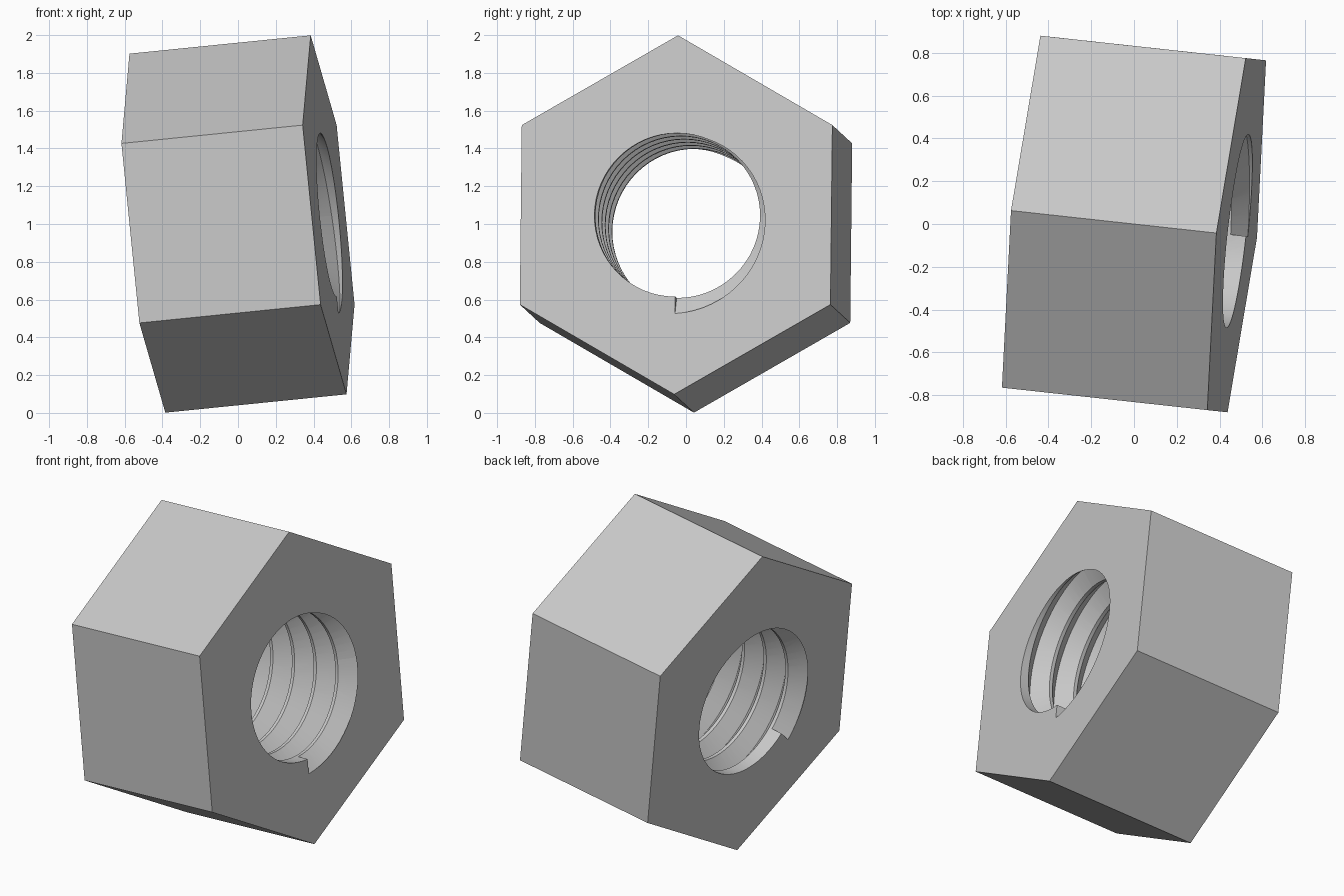
import bpy, bmesh
from math import sin, cos, pi, tau
from mathutils import Matrix, Vector

cube = bpy.data.objects.get("Cube")
if cube:
    bpy.data.objects.remove(cube, do_unlink=True)

HEIGHT, HEX_R = 0.97, 0.955
BORE_R, ROOT_R, HALF_W = 0.435, 0.525, 0.072
TURNS, STEPS = 5.875, 64
PITCH = HEIGHT / TURNS

steel = bpy.data.materials.new("grey_steel")
steel.use_nodes = True
colour = (0.58, 0.58, 0.58, 1)
steel.diffuse_color = colour
steel.node_tree.nodes["Principled BSDF"].inputs["Base Color"].default_value = colour


def make_object(name, bm):
    bmesh.ops.recalc_face_normals(bm, faces=bm.faces)
    mesh = bpy.data.meshes.new(name)
    bm.to_mesh(mesh)
    bm.free()
    mesh.materials.append(steel)
    obj = bpy.data.objects.new(name, mesh)
    bpy.context.collection.objects.link(obj)
    return obj


def loft(name, rings):
    """Solid skinned through a list of closed rings."""
    bm = bmesh.new()
    rows = [[bm.verts.new(p) for p in ring] for ring in rings]
    n = len(rows[0])
    for a, b in zip(rows, rows[1:]):
        for i in range(n):
            j = (i + 1) % n
            bm.faces.new((a[i], a[j], b[j], b[i]))
    bm.faces.new(rows[0])
    bm.faces.new(rows[-1])
    return make_object(name, bm)


def ring(radius, z, n):
    return [(radius * sin(tau * i / n), -radius * cos(tau * i / n), z) for i in range(n)]


def prism(name, radius, height, n):
    return loft(name, [ring(radius, -height / 2, n), ring(radius, height / 2, n)])


def thread_section(angle):
    """V groove section in the radial plane at this point of the helix."""
    z = HEIGHT / 2 - PITCH * angle / tau
    inner = BORE_R - 0.01
    w = HALF_W * (ROOT_R - inner) / (ROOT_R - BORE_R)
    profile = [(inner - 0.03, -w), (inner, -w), (ROOT_R, 0), (inner, w), (inner - 0.03, w)]
    return [(r * sin(angle), -r * cos(angle), z + dz) for r, dz in profile]


# Hexagonal body, plain bore cutter and helical thread cutter
nut = prism("hex_nut", HEX_R, HEIGHT, 6)
bore = prism("bore_cutter", BORE_R, HEIGHT + 0.4, STEPS)
thread = loft("thread_cutter",
              [thread_section(tau * i / STEPS) for i in range(int(TURNS * STEPS) + 1)])

for cutter in (bore, thread):
    cutter.hide_render = True
    mod = nut.modifiers.new(cutter.name, 'BOOLEAN')
    mod.operation = 'DIFFERENCE'
    mod.solver = 'EXACT'
    mod.object = cutter

# Bake the cuts and drop the cutters
depsgraph = bpy.context.evaluated_depsgraph_get()
baked = bpy.data.meshes.new_from_object(nut.evaluated_get(depsgraph))
nut.modifiers.clear()
nut.data = baked
for cutter in (bore, thread):
    bpy.data.objects.remove(cutter, do_unlink=True)

# Tilted pose: the bore axis runs mostly along x
axis = Vector((0.96, -0.105, 0.097)).normalized()
up = Vector((-0.0925, 0.01, 0.95))
up = (up - axis * up.dot(axis)).normalized()
side = up.cross(axis)
pose = Matrix((side, up, axis)).transposed().to_4x4()
nut.data.transform(Matrix.Translation((0, 0, 1)) @ pose)

# Rounded bore and flanks, crisp hexagon and thread edges
for o in bpy.context.selected_objects:
    o.select_set(False)
nut.select_set(True)
bpy.context.view_layer.objects.active = nut
bpy.ops.object.shade_smooth_by_angle(angle=pi / 6)
